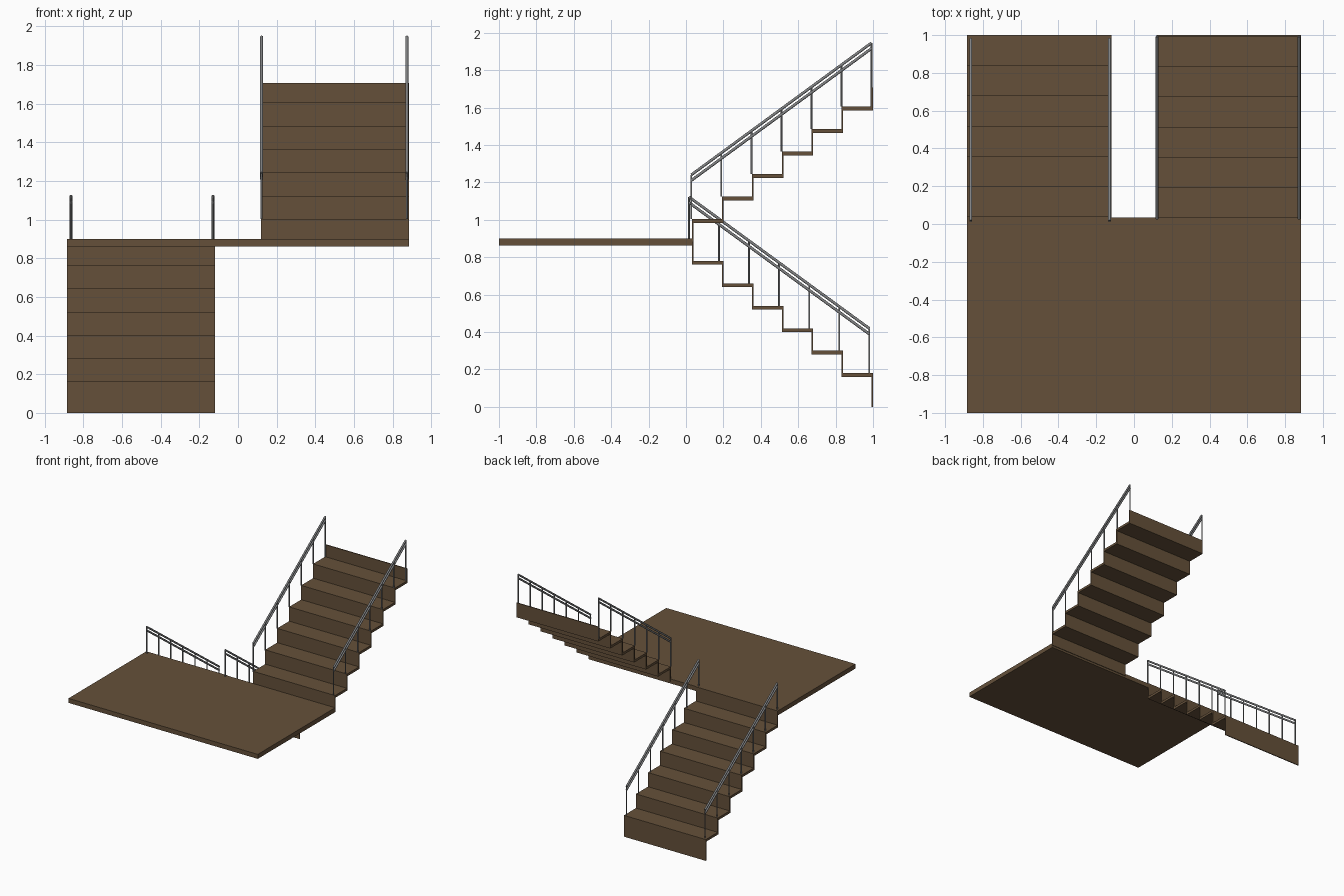
import bpy, bmesh
from mathutils import Vector, Matrix

if "Cube" in bpy.data.objects:
    bpy.data.objects.remove(bpy.data.objects["Cube"])


def material(name, rgb):
    m = bpy.data.materials.new(name)
    m.diffuse_color = (*rgb, 1)
    m.use_nodes = True
    m.node_tree.nodes["Principled BSDF"].inputs["Base Color"].default_value = m.diffuse_color
    return m


BROWN = material("brown wood", (0.13, 0.081, 0.042))
GREY = material("grey metal", (0.22, 0.225, 0.23))


def box(bm, x0, x1, y0, y1, z0, z1):
    c = Vector(((x0 + x1) / 2, (y0 + y1) / 2, (z0 + z1) / 2))
    s = Matrix.Diagonal((x1 - x0, y1 - y0, z1 - z0, 1))
    bmesh.ops.create_cube(bm, size=1, matrix=Matrix.Translation(c) @ s)


def rod(bm, a, b, r):
    a, b = Vector(a), Vector(b)
    d = b - a
    m = Matrix.Translation((a + b) / 2) @ d.to_track_quat('Z', 'Y').to_matrix().to_4x4()
    bmesh.ops.create_cone(bm, cap_ends=True, segments=20, radius1=r, radius2=r,
                          depth=d.length, matrix=m)


def finish(bm, name, mat, smooth=False):
    me = bpy.data.meshes.new(name)
    bm.to_mesh(me)
    bm.free()
    me.materials.append(mat)
    ob = bpy.data.objects.new(name, me)
    bpy.context.collection.objects.link(ob)
    if smooth:
        bpy.ops.object.select_all(action='DESELECT')
        ob.select_set(True)
        bpy.context.view_layer.objects.active = ob
        bpy.ops.object.shade_smooth_by_angle()


Y0, RUN, THICK, RISER, N = 0.032, 0.16, 0.02, 0.008, 6

# Landing slab
bm = bmesh.new()
box(bm, -0.885, 0.885, -1, Y0 + 0.003, 0.862, 0.90)
finish(bm, "landing", BROWN)


def flight(name, x0, x1, levels):
    """levels: walking heights from the landing outwards, ending past the last riser"""
    bm = bmesh.new()
    for i in range(N + 1):
        y = Y0 + i * RUN
        lo, hi = sorted(levels[i:i + 2])
        box(bm, x0, x1, y, y + RISER, max(lo - THICK, 0), hi)      # riser
        if i < N:
            z = levels[i + 1]
            box(bm, x0, x1, y, y + RUN + RISER / 2, z - THICK, z)  # tread
    finish(bm, name, BROWN)


lower = [0.90 - 0.12 * i for i in range(N + 1)] + [0.0]
upper = [0.90] + [1.003 + 0.1205 * i for i in range(N)] + [1.708]
flight("lower_flight", -0.885, -0.12, lower)
flight("upper_flight", 0.12, 0.885, upper)


def railing(name, x, ya, za, yb, zb, feet):
    """za, zb: centre heights of the top bar at its two ends"""
    bm = bmesh.new()
    for drop in (0, 0.03):
        rod(bm, (x, ya, za - drop), (x, yb, zb - drop), 0.0075)
    for i, foot in enumerate(feet):
        t = i / (len(feet) - 1)
        y = ya + (yb - ya) * t
        rod(bm, (x, y, foot), (x, y, za + (zb - za) * t), 0.005)
    finish(bm, name, GREY, True)


# Handrails with two bars and a baluster per step
for side, x in (("outer", -0.864), ("inner", -0.13)):
    railing("lower_railing_" + side, x, 0.016, 1.122, 0.98, 0.419, lower[:N + 1])
for side, x in (("inner", 0.122), ("outer", 0.874)):
    railing("upper_railing_" + side, x, 0.028, 1.24, 0.992, 1.946,
            upper[1:N + 1] + [upper[N]])
